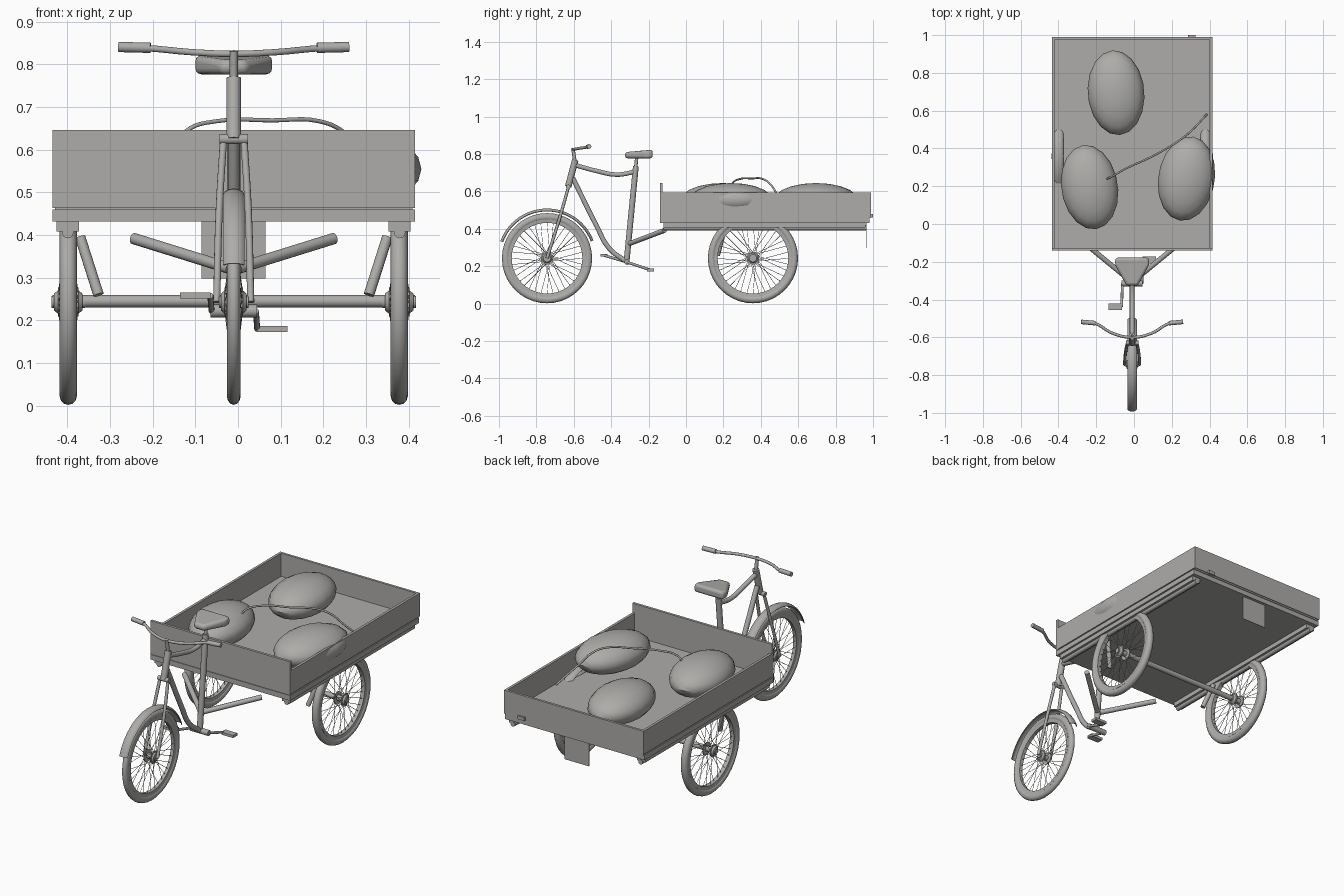
import bpy, bmesh, math
from mathutils import Vector, Matrix

if "Cube" in bpy.data.objects:
    bpy.data.objects.remove(bpy.data.objects["Cube"])

CX = -0.01                       # centre line of the vehicle
grey = bpy.data.materials.new("warm_grey")
grey.diffuse_color = (0.42, 0.415, 0.40, 1)
grey.use_nodes = True
grey.node_tree.nodes["Principled BSDF"].inputs["Base Color"].default_value = grey.diffuse_color


def finish(name, bm, smooth=True):
    bmesh.ops.recalc_face_normals(bm, faces=bm.faces)
    me = bpy.data.meshes.new(name)
    bm.to_mesh(me)
    bm.free()
    ob = bpy.data.objects.new(name, me)
    bpy.context.collection.objects.link(ob)
    me.materials.append(grey)
    if smooth:
        bpy.ops.object.select_all(action='DESELECT')
        bpy.context.view_layer.objects.active = ob
        ob.select_set(True)
        bpy.ops.object.shade_smooth_by_angle(angle=math.radians(40))
    return ob


def box(name, lo, hi):
    bm = bmesh.new()
    lo, hi = Vector(lo), Vector(hi)
    bmesh.ops.create_cube(bm, size=1, matrix=Matrix.Translation((lo + hi) / 2) @ Matrix.Diagonal((*(hi - lo), 1)))
    return finish(name, bm, False)


def add_rod(bm, a, b, r1, r2=None, n=12):
    a, b = Vector(a), Vector(b)
    rot = (b - a).to_track_quat('Z', 'Y').to_matrix().to_4x4()
    bmesh.ops.create_cone(bm, cap_ends=True, segments=n, radius1=r1, radius2=r1 if r2 is None else r2,
                          depth=(b - a).length, matrix=Matrix.Translation((a + b) / 2) @ rot)


def rod(name, a, b, r1, r2=None, n=12):
    bm = bmesh.new()
    add_rod(bm, a, b, r1, r2, n)
    return finish(name, bm)


def bent_tube(name, pts, r):
    cu = bpy.data.curves.new(name, 'CURVE')
    cu.dimensions, cu.bevel_depth, cu.bevel_resolution = '3D', r, 3
    cu.resolution_u, cu.use_fill_caps = 6, True
    sp = cu.splines.new('BEZIER')
    sp.bezier_points.add(len(pts) - 1)
    for p, co in zip(sp.bezier_points, pts):
        p.co = co
        p.handle_left_type = p.handle_right_type = 'AUTO'
    tmp = bpy.data.objects.new(name + "_path", cu)
    bpy.context.collection.objects.link(tmp)
    bpy.context.view_layer.update()
    me = bpy.data.meshes.new_from_object(tmp.evaluated_get(bpy.context.evaluated_depsgraph_get()))
    bm = bmesh.new()
    bm.from_mesh(me)
    bpy.data.objects.remove(tmp)
    return finish(name, bm)


def ring(name, c, profile, a0=0, a1=360, n=40, closed=True):
    """Sweep a (x offset, radius) profile around the x axis; angles from straight up."""
    bm = bmesh.new()
    full = a1 - a0 >= 360
    rows = []
    for i in range(n if full else n + 1):
        t = math.radians(a0 + (a1 - a0) * i / n)
        rows.append([bm.verts.new((c[0] + x, c[1] + r * math.sin(t), c[2] + r * math.cos(t))) for x, r in profile])
    m = len(profile)
    for i in range(n):
        p, q = rows[i], rows[(i + 1) % len(rows)]
        for j in range(m):
            bm.faces.new((p[j], p[(j + 1) % m], q[(j + 1) % m], q[j]))
    if not full:
        bm.faces.new(rows[0])
        bm.faces.new(rows[-1])
    return finish(name, bm)


def circle(rx, ry, cr, n=12):
    return [(rx * math.cos(2 * math.pi * k / n), cr + ry * math.sin(2 * math.pi * k / n)) for k in range(n)]


def wheel(tag, c, half, hub):
    c = Vector(c)
    X = Vector((1, 0, 0))
    ring(tag + "_tyre", c, circle(half, 0.02, 0.221))
    ring(tag + "_rim", c, [(-half * .75, .208), (half * .75, .208), (half * .6, .189), (-half * .6, .189)])
    # hub barrel, flanges and axle nuts
    bm = bmesh.new()
    add_rod(bm, c - X * hub, c + X * hub, 0.014)
    for s in (-1, 1):
        add_rod(bm, c + X * s * hub * .5, c + X * s * hub * .62, 0.034, n=20)
        add_rod(bm, c + X * s * hub * .62, c + X * s * hub * .85, 0.027, 0.02, n=16)
    finish(tag + "_hub", bm)
    # crossed spokes, alternating between flanges
    bm = bmesh.new()
    for k in range(36):
        t = 2 * math.pi * k / 36
        u = t + (0.5 if k % 4 < 2 else -0.5)
        side = hub * .56 * (1 if k % 2 else -1)
        add_rod(bm, c + Vector((side, .03 * math.sin(u), .03 * math.cos(u))),
                c + Vector((0, .195 * math.sin(t), .195 * math.cos(t))), 0.0013, n=4)
    finish(tag + "_spokes", bm)


def fender(name, c, a0, a1):
    arc = [math.radians(a) for a in range(-70, 71, 20)]
    prof = [(.027 * math.sin(a), .247 + .019 * math.cos(a)) for a in arc]
    prof += [(.024 * math.sin(a), .244 + .018 * math.cos(a)) for a in reversed(arc)]
    ring(name, c, prof, a0, a1, 28)


# Wheels, mudguards and rear axle
front = (CX, -0.743, 0.243)
wheel("front_wheel", front, 0.016, 0.035)
fender("front_mudguard", front, -70, 69)
for s, side in ((-1, "left"), (1, "right")):
    c = (CX + s * 0.388, 0.358, 0.243)
    wheel(side + "_rear_wheel", c, 0.02, 0.039)
    fender(side + "_rear_mudguard", c, -38, 38)
    # Chassis rail, its packers and the axle strut
    x = CX + s * 0.389
    rod(side + "_chassis_rail", (x, -.12, .406), (x, .965, .406), .0135)
    box(side + "_rail_packer", (x - .026, -.12, .408), (x + .026, .96, .432))
    rod(side + "_axle_strut", (CX + s * .36, .205, .395), (CX + s * .317, .17, .26), .0125)
    # Tubes joining the cycle to the tray
    rod(side + "_tow_tube", (CX + s * .235, -.115, .392), (CX + s * .01, -.30, .322), .0135)
    # Fork blade
    bent_tube(side + "_fork_blade", [(CX + s * .024, -.628, .625), (CX + s * .034, -.675, .46),
                                     (CX + s * .040, -.743, .243)], .0085)
    # Grip
    rod(side + "_grip", (CX + s * .195, -.525, .839), (CX + s * .27, -.518, .841), .012)
    # Crank arm and pedal
    py, pz = (-.438, .258) if s < 0 else (-.19, .18)
    rod(side + "_crank", (CX + s * .052, -.315, .222), (CX + s * .055, py, pz), .007)
    box(side + "_pedal", (CX + s * .09 - .036, py - .018, pz - .007), (CX + s * .09 + .036, py + .018, pz + .007))
rod("rear_axle", (CX - .425, .358, .245), (CX + .425, .358, .245), .0145)

# Cycle frame
rod("bottom_bracket", (CX - .055, -.315, .222), (CX + .055, -.315, .222), .015)
rod("seat_tube", (CX, -.318, .222), (CX, -.268, .735), .0155)
rod("seat_post", (CX, -.27, .72), (CX, -.262, .795), .009)
rod("head_tube", (CX, -.63, .625), (CX, -.592, .768), .0175)
rod("fork_crown", (CX - .033, -.63, .625), (CX + .033, -.63, .625), .012)
rod("stem", (CX, -.594, .76), (CX, -.605, .832), .0095)
bent_tube("top_tube", [(CX, -.598, .742), (CX, -.48, .71), (CX, -.37, .69), (CX, -.273, .705)], .0125)
bent_tube("down_tube", [(CX, -.605, .672), (CX, -.48, .42), (CX, -.41, .295), (CX, -.318, .224)], .0135)
bent_tube("handlebar", [(CX - .27, -.518, .841), (CX - .2, -.525, .838), (CX - .1, -.58, .829), (CX, -.6, .825),
                        (CX + .1, -.58, .829), (CX + .2, -.525, .838), (CX + .27, -.518, .841)], .0078)

# Saddle: tapered pad with softened edges
bm = bmesh.new()
outline = [(-.03, -.326), (.03, -.326), (.091, -.215), (.088, -.178), (-.088, -.178), (-.091, -.215)]
base = bm.faces.new([bm.verts.new((CX + x, y, .777)) for x, y in outline])
top = bmesh.ops.extrude_face_region(bm, geom=[base])["geom"]
for v in [g for g in top if isinstance(g, bmesh.types.BMVert)]:
    v.co.z = .822 if v.co.y > -.3 else .81
saddle = finish("saddle", bm)
bev = saddle.modifiers.new("round_edges", 'BEVEL')
bev.width, bev.segments, bev.limit_method = .014, 3, 'ANGLE'

# Cargo tray
x0, x1, y0, y1 = -.435, .415, -.14, .99
box("tray_base", (x0, y0, .432), (x1, y1 - .008, .46))
box("tray_floor", (x0 + .006, y0 + .004, .458), (x1 - .006, y1 - .004, .467))
box("tray_front_wall", (x0, y0, .463), (x1, y0 + .014, .646))
box("tray_back_wall", (x0, y1 - .013, .466), (x1, y1, .594))
box("tray_left_wall", (x0, y0 + .014, .466), (x0 + .014, y1 - .013, .594))
box("tray_right_wall", (x1 - .014, y0 + .014, .466), (x1, y1 - .013, .594))
box("tail_latch", (.285, .985, .462), (.325, 1.0, .48))
box("rear_plate", (-.085, .962, .298), (.065, .965, .432))

# Sacks lying in the tray
for name, x, y, turn in (("left_sack", -.235, .195, 9), ("right_sack", .278, .24, -9), ("back_sack", -.095, .695, 5)):
    bm = bmesh.new()
    bmesh.ops.create_uvsphere(bm, u_segments=18, v_segments=10, radius=1,
                              matrix=Matrix.Translation((x, y, .555)) @ Matrix.Rotation(math.radians(turn), 4, 'Z')
                              @ Matrix.Diagonal((.15, .225, .09, 1)))
    finish(name, bm)

# Rope laid across the sacks
bent_tube("rope", [(-.155, .235, .60), (-.12, .25, .645), (-.05, .29, .667), (.08, .35, .669), (.19, .41, .667),
                   (.25, .45, .64), (.305, .495, .575), (.385, .58, .475)], .005)
